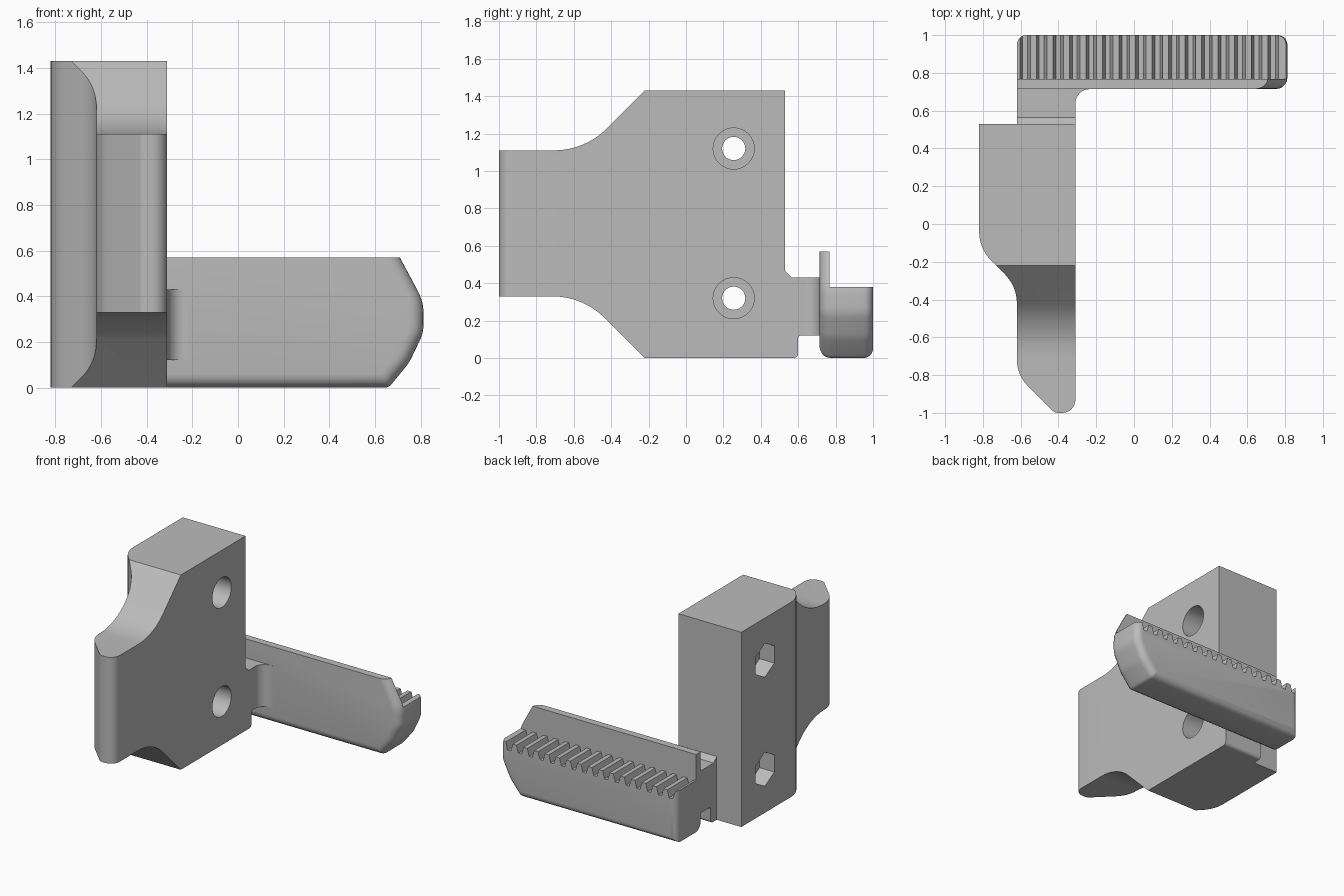
import bpy, bmesh, math
from mathutils import Vector

if "Cube" in bpy.data.objects:
    bpy.data.objects.remove(bpy.data.objects["Cube"])

GREY = (0.5, 0.5, 0.5, 1)
grey = bpy.data.materials.new("plain grey")
grey.use_nodes = True
grey.diffuse_color = GREY
grey.node_tree.nodes["Principled BSDF"].inputs["Base Color"].default_value = GREY


def rounded(corners, steps=8):
    """Outline from (u, v, radius) corners, each replaced by an arc."""
    out = []
    for i, (u, v, r) in enumerate(corners):
        p = Vector((u, v))
        if not r:
            out.append(p)
            continue
        a = (Vector(corners[i - 1][:2]) - p).normalized()
        b = (Vector(corners[(i + 1) % len(corners)][:2]) - p).normalized()
        half = a.angle(b) / 2
        centre = p + (a + b).normalized() * (r / math.sin(half))
        reach = r / math.tan(half)
        start, end = p + a * reach - centre, p + b * reach - centre
        sweep = math.pi - 2 * half
        for k in range(steps + 1):
            t = k / steps
            s0 = math.sin((1 - t) * sweep) / math.sin(sweep)
            s1 = math.sin(t * sweep) / math.sin(sweep)
            out.append(centre + start * s0 + end * s1)
    return out


def ngon(u, v, r, n, turn=0):
    return [(u + r * math.cos(turn + math.tau * k / n),
             v + r * math.sin(turn + math.tau * k / n)) for k in range(n)]


def prism(name, outline, axis, lo, hi):
    """Extrude an outline along an axis between lo and hi."""
    place = {"x": lambda u, v, w: (w, u, v),
             "y": lambda u, v, w: (u, w, v),
             "z": lambda u, v, w: (u, v, w)}[axis]
    bm = bmesh.new()
    rings = [[bm.verts.new(place(u, v, w)) for u, v in outline] for w in (lo, hi)]
    for ring in rings:
        bm.faces.new(ring)
    for i in range(len(outline)):
        bm.faces.new((rings[0][i - 1], rings[0][i], rings[1][i], rings[1][i - 1]))
    bmesh.ops.recalc_face_normals(bm, faces=bm.faces)
    mesh = bpy.data.meshes.new(name)
    bm.to_mesh(mesh)
    bm.free()
    mesh.materials.append(grey)
    obj = bpy.data.objects.new(name, mesh)
    bpy.context.collection.objects.link(obj)
    return obj


def activate(obj):
    bpy.ops.object.select_all(action="DESELECT")
    obj.select_set(True)
    bpy.context.view_layer.objects.active = obj


def combine(obj, tool, operation):
    mod = obj.modifiers.new("combine", "BOOLEAN")
    mod.operation, mod.object, mod.solver = operation, tool, "EXACT"
    activate(obj)
    bpy.ops.object.modifier_apply(modifier=mod.name)
    bpy.data.objects.remove(tool)


def round_edges(obj, radius, wanted):
    """Bevel the edges whose two end points satisfy the rule."""
    bm = bmesh.new()
    bm.from_mesh(obj.data)
    edges = [e for e in bm.edges if wanted(e.verts[0].co, e.verts[1].co)]
    bmesh.ops.bevel(bm, geom=edges, offset=radius, segments=5, profile=0.5,
                    affect="EDGES", clamp_overlap=False)
    bm.to_mesh(obj.data)
    bm.free()


# Body: side outline crossed with the outline seen from above
INNER, OUTER, ARM = -0.31, -0.82, -0.62
BACK, TOP = 0.53, 1.43
body = prism("body", rounded([
    (-1.1, 0.33, 0), (-0.55, 0.33, 0.4), (-0.22, 0, 0), (BACK, 0, 0),
    (BACK, TOP, 0), (-0.22, TOP, 0), (-0.54, 1.11, 0.4), (-1.1, 1.11, 0)]),
    "x", -1, 0)
plan = prism("plan", rounded([
    (INNER, 0.7, 0), (OUTER, 0.7, 0), (OUTER, -0.13, 0.22), (ARM, -0.33, 0.22),
    (ARM, -0.8, 0.2), (-0.42, -1, 0.05), (INNER, -1, 0.07)]), "z", -0.5, 2)
combine(body, plan, "INTERSECT")

# Screw holes: through hole, round recess inside, nut pocket outside
for z in (0.32, 1.12):
    for radius, sides, lo, hi in ((0.062, 32, -1, 0), (0.11, 32, -0.6, 0),
                                  (0.125, 6, -1, -0.7)):
        hole = prism("hole", ngon(0.255, z, radius, sides, math.pi / 2), "x", lo, hi)
        combine(body, hole, "DIFFERENCE")

# Arm joining the body to the rack
FRONT = 0.715
arm = prism("arm", rounded([
    (BACK, 0, 0), (0.6, 0, 0.025), (0.6, 0.12, 0.015), (FRONT, 0.12, 0),
    (FRONT, 0.43, 0), (0.565, 0.43, 0), (BACK, 0.465, 0)]), "x", ARM, INNER)
arm_fillet = prism("arm_fillet", rounded([
    (INNER, FRONT, 0), (INNER, 0.63, 0), (INNER, FRONT - 0.001, 0.075),
    (-0.22, FRONT - 0.001, 0), (-0.22, FRONT, 0)]), "z", 0.12, 0.43)

# Rack: rounded plate, then the toothed ledge is cut from its back
HEIGHT = 0.57
rack = prism("rack", rounded([
    (ARM, 0, 0), (0.66, 0, 0.04), (0.75, 0.11, 0.2), (0.812, 0.24, 0.15),
    (0.812, 0.38, 0.2), (0.71, HEIGHT, 0), (ARM, HEIGHT, 0)], 5), "y", FRONT, 1)


def below_top(a, b):
    return min(a.z, b.z) < HEIGHT - 0.001


round_edges(rack, 0.06, lambda a, b: max(a.y, b.y) < FRONT + 0.001
            and below_top(a, b) and max(a.x, b.x) > ARM + 0.001)
round_edges(rack, 0.05, lambda a, b: min(a.y, b.y) > 0.999 and below_top(a, b))

LEDGE, ROOT, PITCH = 0.38, 0.325, 0.0875
comb = [(-0.8, 0.8), (-0.8, LEDGE)]
for i in range(16):
    x = ARM + PITCH * (i + 0.5)
    comb += [(x - 0.028, LEDGE), (x - 0.013, ROOT), (x + 0.013, ROOT), (x + 0.028, LEDGE)]
comb += [(1, LEDGE), (1, 0.8)]
combine(rack, prism("comb", comb, "y", 0.768, 1.2), "DIFFERENCE")

for obj in (body, arm, arm_fillet, rack):
    activate(obj)
    bpy.ops.object.shade_smooth_by_angle(angle=math.radians(30))
